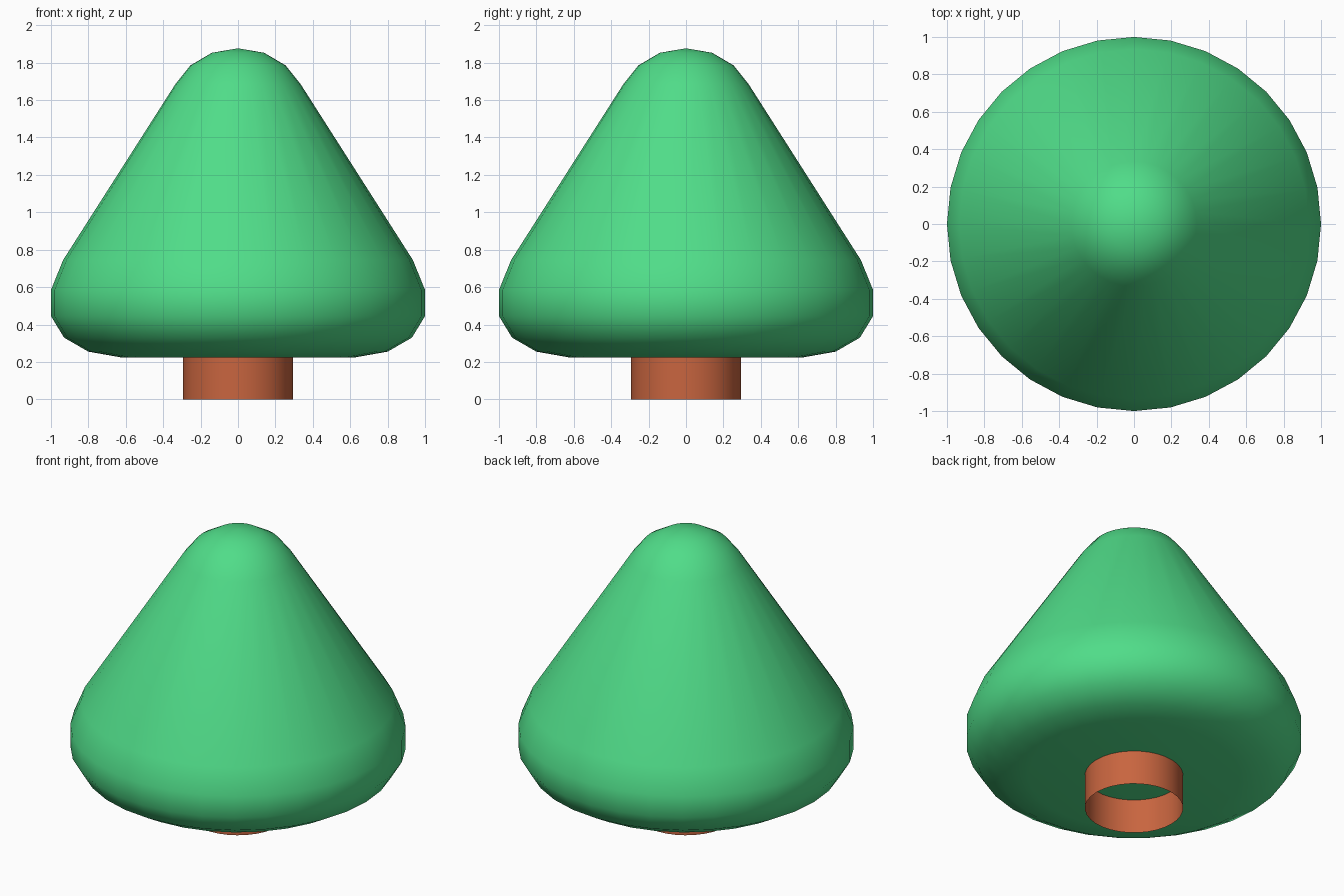
import bpy, math

if "Cube" in bpy.data.objects:
    bpy.data.objects.remove(bpy.data.objects["Cube"])

SEGMENTS = 32


def lathe(name, profile, color):
    """Revolve an (r, z) profile about z; points with r = 0 become poles."""
    verts, rings, faces = [], [], []
    for r, z in profile:
        start = len(verts)
        if r == 0:
            verts.append((0, 0, z))
            rings.append([start] * SEGMENTS)
        else:
            for i in range(SEGMENTS):
                a = 2 * math.pi * i / SEGMENTS
                verts.append((r * math.cos(a), r * math.sin(a), z))
            rings.append(list(range(start, start + SEGMENTS)))
    for lo, hi in zip(rings, rings[1:]):
        for i in range(SEGMENTS):
            j = (i + 1) % SEGMENTS
            quad = [lo[i], lo[j], hi[j], hi[i]]
            faces.append(list(dict.fromkeys(quad)))
    mesh = bpy.data.meshes.new(name)
    mesh.from_pydata(verts, [], faces)
    mesh.shade_smooth()
    mat = bpy.data.materials.new(name + "_color")
    mat.diffuse_color = color
    mat.use_nodes = True
    mat.node_tree.nodes["Principled BSDF"].inputs["Base Color"].default_value = mat.diffuse_color
    mesh.materials.append(mat)
    obj = bpy.data.objects.new(name, mesh)
    bpy.context.collection.objects.link(obj)
    return obj


# Rounded cone of leaves, bottom to top
lathe("foliage", [(0, 0.225), (0.63, 0.225), (0.80, 0.255), (0.93, 0.33),
                  (1.0, 0.445), (1.0, 0.585), (0.935, 0.745),
                  (0.335, 1.685), (0.255, 1.785), (0.14, 1.853), (0, 1.877)],
      (0.08, 0.72, 0.25, 1))

# Open tube trunk
lathe("trunk", [(0.293, 0), (0.293, 0.225)], (0.58, 0.13, 0.05, 1))
